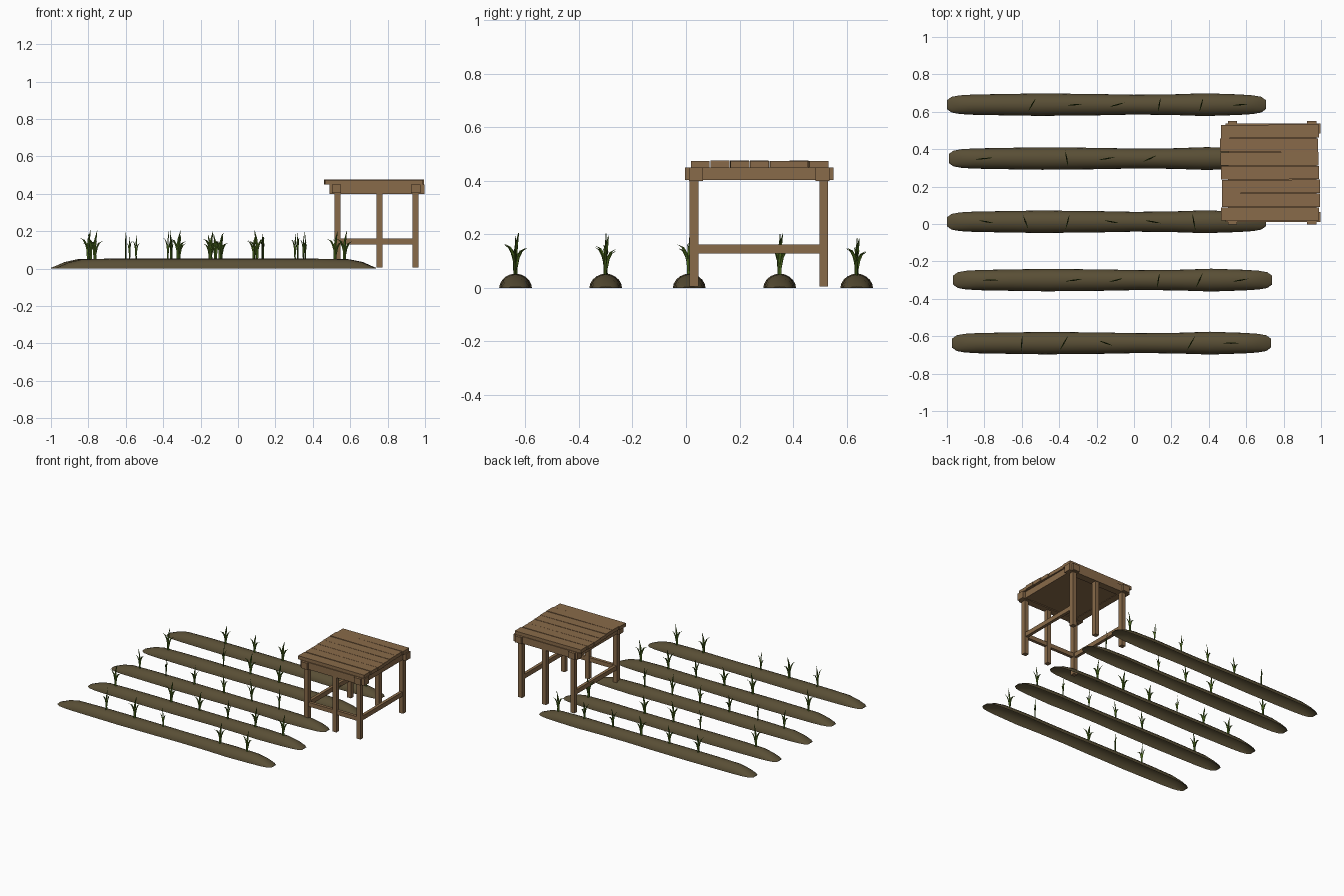
import bpy, bmesh, math, random
from mathutils import Matrix

if "Cube" in bpy.data.objects:
    bpy.data.objects.remove(bpy.data.objects["Cube"])

random.seed(4)


def material(name, rgb):
    m = bpy.data.materials.new(name)
    m.diffuse_color = (*rgb, 1)
    m.use_nodes = True
    m.node_tree.nodes["Principled BSDF"].inputs["Base Color"].default_value = m.diffuse_color
    return m


SOIL = material("soil", (0.1, 0.077, 0.036))
WOOD = material("wood", (0.25, 0.145, 0.067))
LEAF = material("leaf green", (0.065, 0.13, 0.012))


def finish(name, bm, mat, smooth=None):
    me = bpy.data.meshes.new(name)
    bmesh.ops.recalc_face_normals(bm, faces=bm.faces[:])
    bm.to_mesh(me)
    bm.free()
    me.materials.append(mat)
    if smooth:
        for p in me.polygons:
            p.use_smooth = True
        me.set_sharp_from_angle(angle=math.radians(smooth))
    ob = bpy.data.objects.new(name, me)
    bpy.context.collection.objects.link(ob)


def loft(bm, rings, closed=True):
    """Skin a list of rings and cap both ends; open rings leave one side free."""
    vs = [[bm.verts.new(p) for p in r] for r in rings]
    n = len(vs[0])
    for a, b in zip(vs, vs[1:]):
        for i in range(n if closed else n - 1):
            bm.faces.new((a[i], a[(i + 1) % n], b[(i + 1) % n], b[i]))
    bm.faces.new(vs[0][::-1])
    bm.faces.new(vs[-1])


def box(name, x0, x1, y0, y1, z0, z1, yaw=0, tilt=0):
    bm = bmesh.new()
    bmesh.ops.create_cube(bm, size=1)
    m = (Matrix.Translation(((x0 + x1) / 2, (y0 + y1) / 2, (z0 + z1) / 2))
         @ Matrix.Rotation(yaw, 4, 'Z') @ Matrix.Rotation(tilt, 4, 'Y')
         @ Matrix.Diagonal((x1 - x0, y1 - y0, z1 - z0, 1)))
    bmesh.ops.transform(bm, matrix=m, verts=bm.verts[:])
    finish(name, bm, WOOD)


# Soil mounds, open underneath: (distance along row, half width, height)
SECTIONS = [(0, .024, .004), (.025, .042, .014), (.07, .05, .034), (.14, .054, .05),
            (.3, .057, .053), (.5, .06, .053), (.8, .057, .053), (1.0, .053, .053),
            (1.2, .055, .053), (1.38, .061, .053), (1.56, .055, .05),
            (1.635, .05, .035), (1.68, .042, .015), (1.705, .024, .004)]


def mound(name, x0, y):
    bm = bmesh.new()
    rings = []
    for d, w, h in SECTIONS:
        rings.append([(x0 + d, y + w * math.cos(math.pi * i / 10),
                       h * math.sin(math.pi * i / 10) ** 1.08 if 0 < i < 10 else 0)
                      for i in range(11)])
    loft(bm, rings, closed=False)
    finish(name, bm, SOIL, 40)


# Plants: flat tapered blades (sideways, up, half width)
BLADES = [
    [(0, 0, .008), (-.002, .06, .008), (.003, .11, .006), (.012, .155, .0008)],
    [(-.002, .045, .006), (-.011, .08, .006), (-.024, .104, .005), (-.044, .114, .0008)],
    [(.002, .03, .006), (.009, .065, .006), (.022, .09, .005), (.042, .1, .0008)],
]


def plant(bm, x, y, yaw):
    s = random.uniform(0.85, 1.05)
    c, sn = math.cos(yaw), math.sin(yaw)
    for blade in BLADES:
        rings = []
        for u, z, w in blade:
            ring = []
            for du, dv in ((w, 0), (0, w * .5), (-w, 0), (0, -w * .5)):
                a = u * s + du
                ring.append((x + a * c - dv * sn, y + a * sn + dv * c, .046 + z * s))
            rings.append(ring)
        loft(bm, rings)


# Each row: start x, y, then (plant x, yaw in degrees)
ROWS = [
    (-1.0, .638, [(-.545, 60), (-.315, 5), (-.09, 15), (.135, 80), (.36, 75), (.57, 5)]),
    (-.99, .35, [(-.8, 5), (-.36, 100), (-.145, 10), (.085, 25), (.53, 60)]),
    (-1.0, .012, [(-.79, 170), (-.58, 110), (-.355, 75), (-.12, 170), (.1, 170), (.32, 100)]),
    (-.967, -.3, [(-.765, 0), (-.32, 8), (-.095, 15), (.13, 80), (.35, 65), (.57, 10)]),
    (-.973, -.637, [(-.6, 85), (-.375, 60), (-.15, 160), (.305, 60), (.52, 0)]),
]
for n, (x0, y, plants) in enumerate(ROWS, 1):
    mound(f"soil_row_{n}", x0, y)
    bm = bmesh.new()
    for x, yaw in plants:
        plant(bm, x, y, math.radians(yaw))
    finish(f"sprouts_row_{n}", bm, LEAF)

# Table top planks, slightly uneven
for i in range(7):
    y = .018 + i * .0737
    dx, dz = random.uniform(-.006, .006), random.uniform(-.002, .001)
    box(f"plank_{i + 1}", .466 + dx, .99 + dx, y, y + .0705, .45 + dz, .475 + dz,
        yaw=random.uniform(-.008, .008), tilt=random.uniform(0, .006))

# Crossed beams under the top, with a panel closing the underside
for n, x in (("left", .527), ("right", .95)):
    box(f"{n}_beam", x - .025, x + .025, -.003, .552, .403, .449)
for n, y in (("front", .038), ("back", .51)):
    box(f"{n}_beam", .488, .997, y - .026, y + .026, .4, .45)
box("underside_panel", .545, .93, .06, .49, .406, .448)

# Six legs
for n, y in (("front", .03), ("back", .515)):
    for m, x in (("left", .533), ("middle", .757), ("right", .948)):
        box(f"{n}_{m}_leg", x - .016, x + .016, y - .016, y + .016, .005, .42)

# Stretchers between the legs; the back stays open
box("front_stretcher", .533, .948, .019, .041, .13, .16)
for n, x in (("left", .533), ("right", .948)):
    box(f"{n}_stretcher", x - .011, x + .011, .03, .515, .129, .161)
